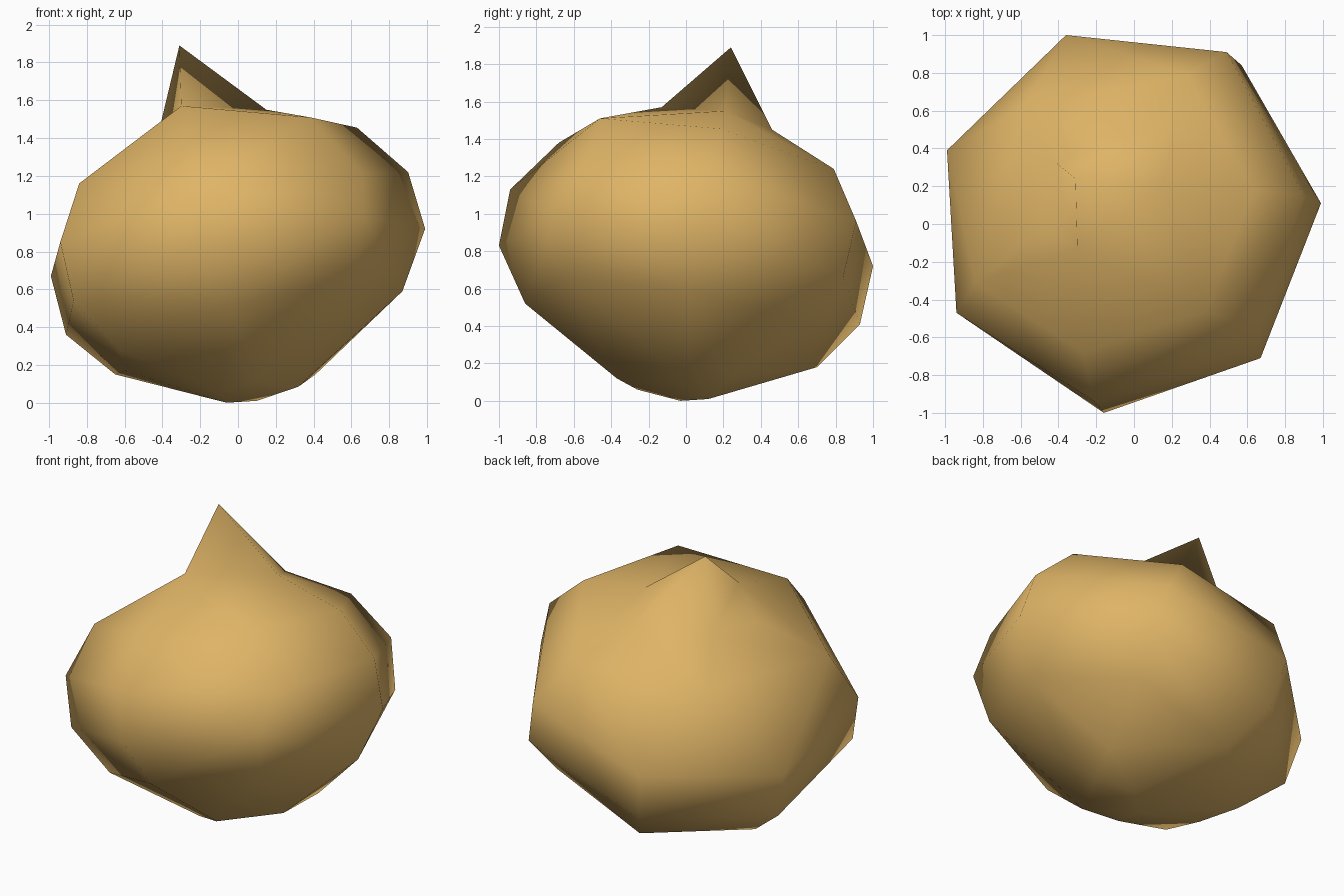
import bpy
import bmesh
from mathutils import Vector

default_cube = bpy.data.objects.get("Cube")
if default_cube:
    bpy.data.objects.remove(default_cube, do_unlink=True)


def make_material(name, color):
    """One flat colour for viewport and render."""
    material = bpy.data.materials.new(name)
    material.use_nodes = True
    material.diffuse_color = color
    shader = next(n for n in material.node_tree.nodes if n.type == "BSDF_PRINCIPLED")
    shader.inputs["Base Color"].default_value = color
    shader.inputs["Roughness"].default_value = 0.8
    return material


def wrap_hull(bm, points):
    """Wrap a closed triangulated skin around the points and drop buried ones."""
    verts = [bm.verts.new(point) for point in points]
    result = bmesh.ops.convex_hull(bm, input=verts)
    buried = [g for g in result["geom_interior"] if isinstance(g, bmesh.types.BMVert)]
    bmesh.ops.delete(bm, geom=buried, context="VERTS")
    loose = [v for v in bm.verts if not v.link_faces]
    bmesh.ops.delete(bm, geom=loose, context="VERTS")


def nearest_vert(bm, target):
    """Find the skin corner closest to a position."""
    return min(bm.verts, key=lambda v: (v.co - Vector(target)).length)


# Spike: its root corner on the crown and its final tip
spike_root = (-0.31, 0.24, 1.49)
spike_tip = (-0.31, 0.24, 1.89)

# Spike collar: the corners right around the spike
collar = [
    (-0.3, -0.13, 1.57), (0.15, 0.21, 1.55), (0.03, 0.46, 1.45),
    (-0.42, 0.33, 1.43), (-0.5, -0.03, 1.41),
]

# Crown: the outer edge of the flattened top
crown = [(0.38, -0.46, 1.51), (-0.27, -0.68, 1.38), (0.63, 0.18, 1.455)]

# Shoulder: where the top turns down to the sides
shoulder = [
    (0.9, 0.15, 1.22), (0.28, 0.79, 1.24), (-0.58, 0.62, 1.22),
    (-0.84, -0.31, 1.16), (-0.21, -0.94, 1.13), (0.66, -0.56, 1.21),
]

# Belly: the widest, seven-sided band
belly = [
    (0.99, 0.11, 0.92), (0.49, 0.91, 0.96), (0.57, 0.84, 0.66), (-0.36, 1.0, 0.72),
    (-0.99, 0.39, 0.67), (-0.94, -0.47, 0.85), (-0.16, -1.0, 0.83), (0.67, -0.71, 0.98),
]

# Underside: the band that curves inward
underside = [
    (0.87, 0.02, 0.59), (0.5, 0.65, 0.42), (-0.3, 0.93, 0.41), (-0.91, 0.33, 0.36),
    (-0.87, -0.51, 0.54), (-0.63, -0.45, 0.28), (-0.04, -0.86, 0.52), (0.6, -0.64, 0.66),
]

# Base: the small area it rests on
base = [
    (0.41, 0.26, 0.15), (-0.15, 0.7, 0.18), (-0.65, 0.2, 0.15), (-0.6, -0.1, 0.17),
    (0.1, -0.37, 0.12), (-0.1, -0.26, 0.06), (0.32, 0.02, 0.085),
    (-0.06, -0.03, 0.0), (0.1, 0.12, 0.01),
]

bm = bmesh.new()
wrap_hull(bm, [spike_root] + collar + crown + shoulder + belly + underside + base)

# Pull the root corner up into the spike
nearest_vert(bm, spike_root).co = spike_tip

bmesh.ops.recalc_face_normals(bm, faces=bm.faces)
for face in bm.faces:
    face.smooth = True

mesh = bpy.data.meshes.new("spiked_boulder")
bm.to_mesh(mesh)
bm.free()
mesh.materials.append(make_material("sandy_tan", (0.74, 0.46, 0.135, 1.0)))
boulder = bpy.data.objects.new("spiked_boulder", mesh)
bpy.context.collection.objects.link(boulder)
